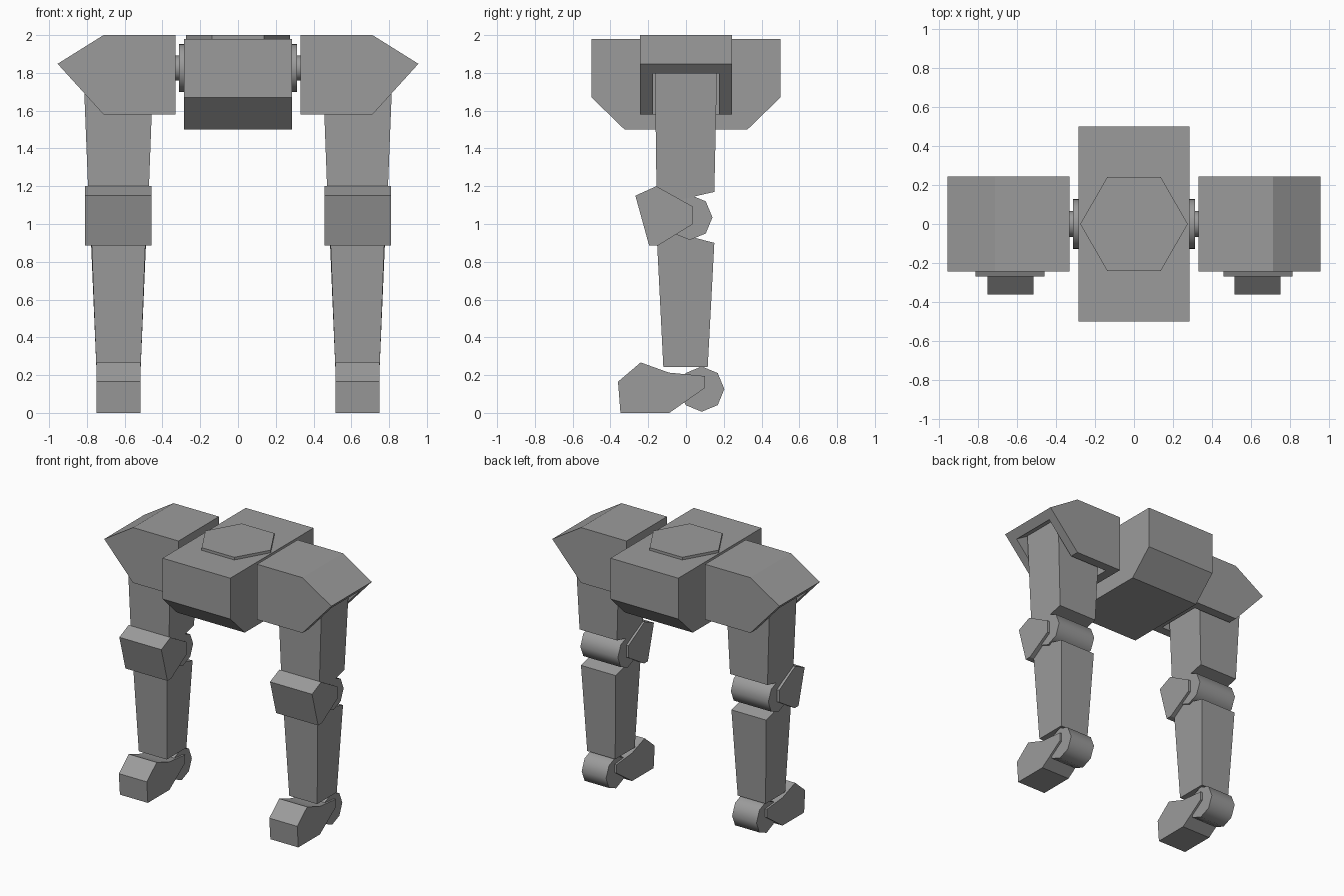
import bpy, bmesh, math

if "Cube" in bpy.data.objects:
    bpy.data.objects.remove(bpy.data.objects["Cube"])

grey = bpy.data.materials.new("plain grey")
grey.diffuse_color = (0.33, 0.33, 0.33, 1)
grey.use_nodes = True
grey.node_tree.nodes["Principled BSDF"].inputs["Base Color"].default_value = grey.diffuse_color


def finish(name, bm, smooth=None):
    bmesh.ops.recalc_face_normals(bm, faces=bm.faces[:])
    me = bpy.data.meshes.new(name)
    bm.to_mesh(me)
    bm.free()
    me.materials.append(grey)
    ob = bpy.data.objects.new(name, me)
    bpy.context.collection.objects.link(ob)
    if smooth:
        bpy.ops.object.select_all(action='DESELECT')
        ob.select_set(True)
        bpy.context.view_layer.objects.active = ob
        bpy.ops.object.shade_smooth_by_angle(angle=math.radians(smooth))
    return ob


def loft(name, a, b, smooth=None):
    """Solid between two matching rings of points."""
    bm = bmesh.new()
    va = [bm.verts.new(p) for p in a]
    vb = [bm.verts.new(p) for p in b]
    n = len(va)
    bm.faces.new(va)
    bm.faces.new(vb[::-1])
    for i in range(n):
        j = (i + 1) % n
        bm.faces.new((va[i], vb[i], vb[j], va[j]))
    return finish(name, bm, smooth)


def along_x(name, yz, x0, x1, smooth=None):
    return loft(name, [(x0, y, z) for y, z in yz], [(x1, y, z) for y, z in yz], smooth)


def along_y(name, xz, y0, y1):
    return loft(name, [(x, y0, z) for x, z in xz], [(x, y1, z) for x, z in xz])


def ring(y, z, r, n):
    return [(y + r * math.cos(2 * math.pi * i / n), z + r * math.sin(2 * math.pi * i / n))
            for i in range(n)]


def leg_block(name, s, top, bottom):
    """Tapered block; each end is x0, x1, y0, y1, z front, z back."""
    def end(x0, x1, y0, y1, zf, zb):
        return [(s * x0, y0, zf), (s * x1, y0, zf), (s * x1, y1, zb), (s * x0, y1, zb)]
    return loft(name, end(*bottom), end(*top))


# Body and hexagonal top plate
along_x("body", [(-0.5, 1.98), (0.5, 1.98), (0.5, 1.67), (0.325, 1.5),
                 (-0.325, 1.5), (-0.5, 1.67)], -0.285, 0.285)
hexagon = [(0.275, 0), (0.137, 0.24), (-0.137, 0.24),
           (-0.275, 0), (-0.137, -0.24), (0.137, -0.24)]
loft("top_plate", [(x, y, 1.97) for x, y in hexagon], [(x, y, 2.0) for x, y in hexagon])

for s, side in ((1, "right"), (-1, "left")):
    # Hip joint
    along_x("hip_disc_" + side, ring(0, 1.825, 0.127, 32), s * 0.28, s * 0.313, 40)
    along_x("hip_axle_" + side, ring(0, 1.825, 0.066, 32), s * 0.28, s * 0.36, 40)

    # Hip housing, hollow and open below and on the lower outer slope
    shell = [(0.33, 1.58), (0.33, 2.0), (0.712, 2.0), (0.955, 1.848), (0.712, 1.58)]
    housing = along_y("hip_housing_" + side, [(s * x, z) for x, z in shell], -0.243, 0.243)
    hollow = [(0.40, 1.5), (0.40, 1.93), (0.69, 1.93), (0.908, 1.798), (1.0, 1.72), (0.8, 1.5)]
    cutter = along_y("hip_hollow_" + side, [(s * x, z) for x, z in hollow], -0.175, 0.175)
    cut = housing.modifiers.new("hollow", 'BOOLEAN')
    cut.operation = 'DIFFERENCE'
    cut.solver = 'EXACT'
    cut.object = cutter
    cutter.hide_render = True
    cutter.hide_viewport = True

    # Leg
    leg_block("upper_leg_" + side, s, (0.447, 0.82, -0.165, 0.165, 1.85, 1.85),
              (0.475, 0.79, -0.155, 0.15, 1.10, 1.17))
    leg_block("lower_leg_" + side, s, (0.487, 0.778, -0.157, 0.15, 0.98, 0.90),
              (0.515, 0.75, -0.12, 0.115, 0.243, 0.243))

    # Knee joint and knee guard
    along_x("knee_joint_" + side, ring(0.02, 1.035, 0.12, 8), s * 0.475, s * 0.79, 50)
    along_x("knee_guard_" + side, [(-0.268, 1.15), (-0.157, 1.2), (0.037, 1.092), (0.037, 1.0),
                                   (-0.15, 0.885), (-0.195, 0.885)], s * 0.457, s * 0.81)

    # Ankle and foot
    along_x("ankle_joint_" + side, ring(0.083, 0.126, 0.12, 8), s * 0.53, s * 0.735, 50)
    along_x("foot_" + side, [(-0.36, 0.165), (-0.24, 0.267), (-0.09, 0.213), (0.1, 0.195),
                             (0.1, 0.132), (-0.088, 0), (-0.347, 0)], s * 0.515, s * 0.75, 30)
